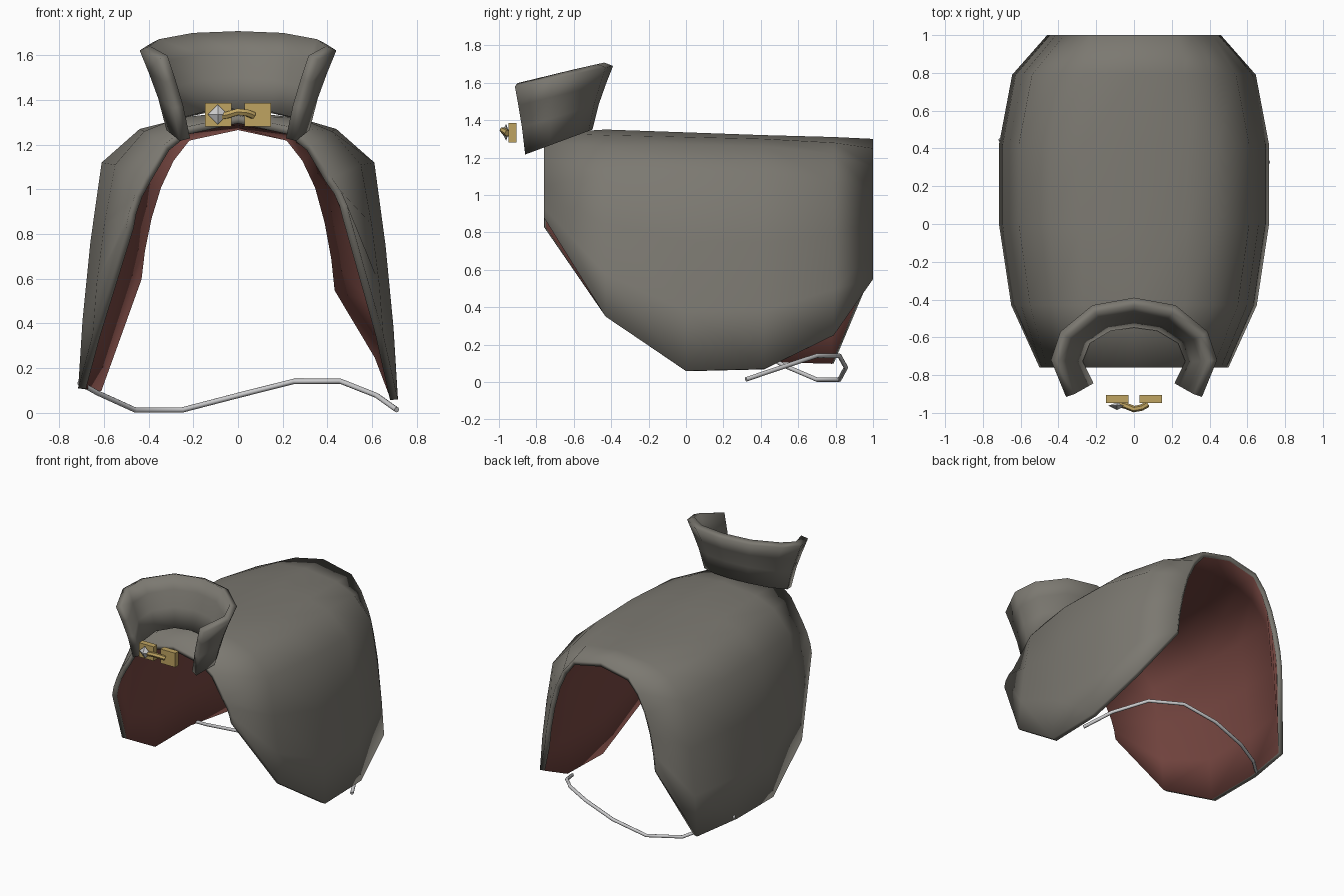
import bpy, math
from mathutils import Vector

if "Cube" in bpy.data.objects:
    bpy.data.objects.remove(bpy.data.objects["Cube"])


def material(name, rgb):
    m = bpy.data.materials.new(name)
    m.diffuse_color = (*rgb, 1)
    m.use_nodes = True
    m.node_tree.nodes["Principled BSDF"].inputs["Base Color"].default_value = m.diffuse_color
    return m


CLOTH = material("grey cloth", (0.2, 0.19, 0.165))
LINING = material("red lining", (0.19, 0.065, 0.055))
GOLD = material("gold", (0.52, 0.37, 0.12))
SILVER = material("silver", (0.6, 0.6, 0.61))


def add_mesh(name, verts, faces, mats):
    me = bpy.data.meshes.new(name)
    me.from_pydata(verts, [], faces)
    me.update()
    ob = bpy.data.objects.new(name, me)
    bpy.context.collection.objects.link(ob)
    for m in mats:
        me.materials.append(m)
    return ob


def smooth(ob, angle):
    bpy.ops.object.select_all(action='DESELECT')
    ob.select_set(True)
    bpy.context.view_layer.objects.active = ob
    bpy.ops.object.shade_smooth_by_angle(angle=math.radians(angle))


def sheet(name, rows, thickness, mats, inner):
    """Grid of rows turned into thick cloth; rows run so normals face outward."""
    n = len(rows[0])
    faces = [(r * n + c, r * n + c + 1, (r + 1) * n + c + 1, (r + 1) * n + c)
             for r in range(len(rows) - 1) for c in range(n - 1)]
    ob = add_mesh(name, [p for row in rows for p in row], faces, mats)
    smooth(ob, 50)
    mod = ob.modifiers.new("thickness", 'SOLIDIFY')
    mod.thickness = thickness
    mod.offset = -1
    mod.material_offset = inner
    return ob


# Blanket: y, crown z, (x, z) of three shoulder points, hem x, hem z right, hem z left
stations = [
    (-0.76, 1.33, (0.23, 1.28), (0.33, 1.20), (0.42, 1.05), 0.50, 0.88, 0.83),
    (-0.43, 1.35, (0.27, 1.32), (0.42, 1.26), (0.55, 1.11), 0.65, 0.35, 0.35),
    (0.00, 1.335, (0.28, 1.31), (0.44, 1.27), (0.61, 1.12), 0.715, 0.06, 0.11),
    (0.42, 1.32, (0.28, 1.30), (0.44, 1.26), (0.61, 1.11), 0.715, 0.07, 0.11),
    (0.79, 1.31, (0.26, 1.28), (0.40, 1.22), (0.54, 1.07), 0.645, 0.25, 0.10),
    (1.00, 1.30, (0.23, 1.25), (0.31, 1.15), (0.37, 1.02), 0.46, 0.55, 0.60),
]
rows = []
for y, crown, a, b, c, hx, zr, zl in stations:
    def side(s, hz):
        pts = [a, b, c]
        for t in (0.35, 0.7, 1.0):
            bulge = 0.015 * math.sin(math.pi * t)
            pts.append((c[0] + (hx - c[0]) * t + bulge, c[1] + (hz - c[1]) * t))
        return [(s * x, y, z) for x, z in pts]
    rows.append(side(-1, zl)[::-1] + [(0, y, crown)] + side(1, zr))
# front-to-back rows, left-to-right points: normals point up
sheet("blanket", rows, 0.035, [CLOTH, LINING], 1)

# Flared collar, open at the front
top = [(0, -0.39), (0.22, -0.43), (0.39, -0.57), (0.44, -0.72), (0.36, -0.915)]
low = [(0, -0.50), (0.14, -0.52), (0.27, -0.60), (0.32, -0.73), (0.26, -0.86)]


def ring(t, pinch):
    half = []
    for (xt, yt), (xl, yl) in zip(top, low):
        k = t - pinch
        zt = 1.69 + (yt + 0.39) * 0.208
        zl = 1.35 + (yl + 0.50) * 0.371
        half.append((xl + (xt - xl) * k, yl + (yt - yl) * k, zl + (zt - zl) * t))
    return [(-x, y, z) for x, y, z in half[:0:-1]] + half


collar_rows = [ring(1, 0), ring(0.72, 0.06), ring(0.4, 0.09), ring(0, 0)]
sheet("collar", collar_rows, 0.05, [CLOTH], 0)


# Clasp plates
def box(name, centre, size, mat):
    bpy.ops.mesh.primitive_cube_add(size=1, location=centre)
    ob = bpy.context.object
    ob.name = name
    ob.scale = size
    ob.data.materials.append(mat)
    return ob


for s, label in ((-1, "left"), (1, "right")):
    box(label + "_clasp_plate", (s * 0.088, -0.927, 1.333), (0.12, 0.042, 0.105), GOLD)

# Diamond stud on the left plate
stud = [(-0.135, -0.962, 1.335), (-0.09, -0.962, 1.29), (-0.045, -0.962, 1.335),
        (-0.09, -0.962, 1.38), (-0.09, -0.985, 1.335), (-0.09, -0.945, 1.335)]
add_mesh("diamond_stud", stud,
         [f for i in range(4) for f in ((i, (i + 1) % 4, 4), ((i + 1) % 4, i, 5))], [SILVER])


# Tubes for the hook and the tail cord
def tube(name, pts, radius, sides, mat):
    verts, faces = [], []
    pts = [Vector(p) for p in pts]
    for i, p in enumerate(pts):
        d = (pts[min(i + 1, len(pts) - 1)] - pts[max(i - 1, 0)]).normalized()
        u = d.cross(Vector((0, 0, 1))).normalized()
        v = u.cross(d)
        for k in range(sides):
            an = 2 * math.pi * k / sides
            verts.append(p + radius * (u * math.cos(an) + v * math.sin(an)))
    for i in range(len(pts) - 1):
        for k in range(sides):
            j = (k + 1) % sides
            faces.append((i * sides + k, i * sides + j, (i + 1) * sides + j, (i + 1) * sides + k))
    faces.append(tuple(range(sides))[::-1])
    faces.append(tuple(range(len(verts) - sides, len(verts))))
    ob = add_mesh(name, verts, faces, [mat])
    smooth(ob, 50)


tube("clasp_hook", [(-0.075, -0.955, 1.328), (-0.045, -0.962, 1.333), (0, -0.98, 1.347),
                    (0.04, -0.972, 1.342), (0.07, -0.955, 1.33)], 0.017, 6, GOLD)

tube("tail_cord", [(0.71, 0.32, 0.014), (0.62, 0.51, 0.078), (0.46, 0.70, 0.141),
                   (0.25, 0.82, 0.141), (0, 0.855, 0.078), (-0.25, 0.82, 0.013),
                   (-0.46, 0.70, 0.013), (-0.63, 0.52, 0.09), (-0.71, 0.44, 0.135)],
     0.012, 8, SILVER)
